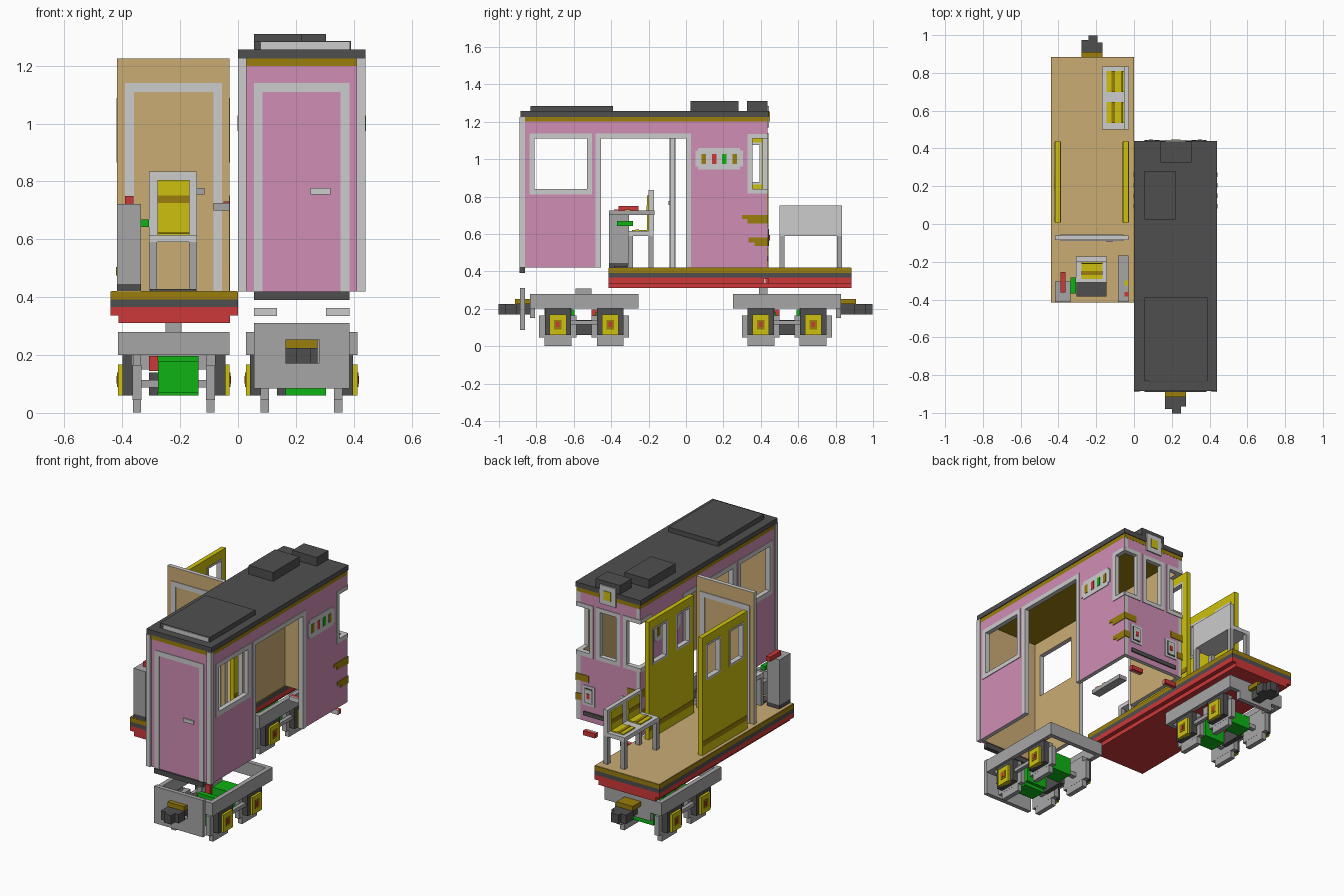
import bpy, bmesh

if "Cube" in bpy.data.objects:
    bpy.data.objects.remove(bpy.data.objects["Cube"])


def lin(c):
    c /= 255
    return c / 12.92 if c <= 0.04045 else ((c + 0.055) / 1.055) ** 2.4


MATS = {}
for nm, rgb in {"pink": (208, 142, 181), "tan": (203, 172, 117), "yellow": (206, 193, 14),
                "brown": (154, 126, 12), "dark_grey": (79, 79, 79), "grey": (166, 166, 166),
                "light_grey": (204, 204, 204), "red": (206, 56, 56), "green": (14, 178, 20)}.items():
    m = bpy.data.materials.new(nm)
    m.use_nodes = True
    col = tuple(lin(c) for c in rgb) + (1,)
    m.diffuse_color = col
    m.node_tree.nodes["Principled BSDF"].inputs["Base Color"].default_value = col
    MATS[nm] = m


def finish(name, bm, mats):
    bmesh.ops.recalc_face_normals(bm, faces=bm.faces)
    me = bpy.data.meshes.new(name)
    bm.to_mesh(me)
    bm.free()
    for k in mats:
        me.materials.append(MATS[k])
    ob = bpy.data.objects.new(name, me)
    bpy.context.collection.objects.link(ob)
    return ob


def boxes(name, mat, *bs):
    """One object made of boxes (x0, x1, y0, y1, z0, z1)."""
    bm = bmesh.new()
    for b in bs:
        vs = bmesh.ops.create_cube(bm, size=1)["verts"]
        for v in vs:
            for i in range(3):
                v.co[i] = (b[2*i] + b[2*i+1]) / 2 + v.co[i] * abs(b[2*i+1] - b[2*i])
    return finish(name, bm, [mat])


def panel(name, axis, outer, inner, rect, holes, mats):
    """Wall with rectangular openings; mats = outer face, inner face, edges."""
    us = sorted({rect[0], rect[1]} | {h[k] for h in holes for k in (0, 1)})
    zs = sorted({rect[2], rect[3]} | {h[k] for h in holes for k in (2, 3)})
    bm, cache = bmesh.new(), {}

    def vert(i, j, d):
        if (i, j, d) not in cache:
            p = (d, us[i], zs[j]) if axis == "x" else (us[i], d, zs[j])
            cache[i, j, d] = bm.verts.new(p)
        return cache[i, j, d]

    def filled(i, j):
        if not (0 <= i < len(us) - 1 and 0 <= j < len(zs) - 1):
            return False
        u, z = (us[i] + us[i+1]) / 2, (zs[j] + zs[j+1]) / 2
        return not any(h[0] < u < h[1] and h[2] < z < h[3] for h in holes)

    for i in range(len(us) - 1):
        for j in range(len(zs) - 1):
            if not filled(i, j):
                continue
            ring = [(i, j), (i+1, j), (i+1, j+1), (i, j+1)]
            for k, d in enumerate((outer, inner)):
                bm.faces.new([vert(*c, d) for c in ring]).material_index = k
            for k, (di, dj) in enumerate(((0, -1), (1, 0), (0, 1), (-1, 0))):
                if not filled(i + di, j + dj):
                    a, b = ring[k], ring[(k+1) % 4]
                    f = bm.faces.new([vert(*a, outer), vert(*b, outer), vert(*b, inner), vert(*a, inner)])
                    f.material_index = 2
    return finish(name, bm, mats)


def frame(name, axis, d0, d1, hole, w=0.028, sides="lrtb", mat="light_grey"):
    """Flat trim around an opening."""
    a, b, c, d = hole
    lo, hi = c - (w if "b" in sides else 0), d + (w if "t" in sides else 0)
    strips = {"l": (a - w, a, lo, hi), "r": (b, b + w, lo, hi),
              "t": (a, b, d, d + w), "b": (a, b, c - w, c)}
    bs = [strips[s] for s in sides]
    boxes(name, mat, *[((d0, d1) + s if axis == "x" else s[:2] + (d0, d1) + s[2:]) for s in bs])


# Body shell: side walls, mirrored about x = 0.22
WIN, DOORWAY = (-0.81, -0.53, 0.84, 1.11), (-0.455, 0.0, 0.42, 1.11)
CORNER = (0.355, 0.435, 0.84, 1.11)
for side, s in (("outer", 1), ("inner", -1)):
    X = lambda d: 0.22 + s * d
    o = X(0.215)
    panel(side + "_side_wall", "x", o, X(0.19), (-0.86, 0.435, 0.42, 1.2),
          [WIN, DOORWAY, CORNER], ["pink", "tan", "light_grey"])
    p = X(0.219)
    frame(side + "_window_trim", "x", o, p, WIN)
    frame(side + "_doorway_trim", "x", o, p, DOORWAY, sides="lrt")
    frame(side + "_corner_trim", "x", o, p, CORNER, 0.025, "ltb")
    boxes(side + "_badge", "light_grey", (o, p, 0.05, 0.305, 0.96, 1.045), (o, p, 0.065, 0.29, 0.945, 1.06))
    for y, c in ((0.095, "brown"), (0.15, "red"), (0.205, "green"), (0.26, "brown")):
        boxes(side + "_badge_mark", c, (o, X(0.222), y - 0.012, y + 0.012, 0.975, 1.028))
    boxes(side + "_stripes", "brown", (o, p, 0.3, 0.438, 0.68, 0.7), (o, p, 0.33, 0.438, 0.655, 0.68),
          (o, p, 0.335, 0.438, 0.555, 0.58), (o, p, 0.365, 0.438, 0.535, 0.555))
    boxes(side + "_front_post", "light_grey", (X(0.19), X(0.22), -0.89, -0.862, 0.42, 1.225))
    # rear lamps, stripes and lights
    boxes(side + "_lamp_plate", "light_grey", (X(0.09), X(0.17), 0.435, 0.44, 0.52, 0.64))
    boxes(side + "_lamp_panel", "dark_grey", (X(0.103), X(0.157), 0.44, 0.443, 0.535, 0.625))
    boxes(side + "_lamp_inset", "light_grey", (X(0.108), X(0.152), 0.44, 0.445, 0.54, 0.62))
    boxes(side + "_lamp", "red", (X(0.12), X(0.14), 0.44, 0.448, 0.565, 0.595))
    boxes(side + "_rear_stripe", "brown", (X(0.13), X(0.219), 0.435, 0.439, 0.66, 0.7),
          (X(0.18), X(0.219), 0.435, 0.439, 0.54, 0.58))
    boxes(side + "_tail_light", "red", (X(0.085), X(0.165), 0.425, 0.445, 0.335, 0.362))
    boxes(side + "_tail_light_back", "light_grey", (X(0.085), X(0.165), 0.415, 0.425, 0.335, 0.362))

# Rear wall with centre window and corner windows
CEN = (0.165, 0.275, 0.84, 1.11)
panel("rear_wall", "y", 0.435, 0.41, (0.03, 0.41, 0.42, 1.2),
      [CEN, (0.03, 0.095, 0.84, 1.11), (0.345, 0.41, 0.84, 1.11)], ["pink", "tan", "light_grey"])
frame("rear_window_trim", "y", 0.435, 0.439, CEN, 0.025)
frame("rear_corner_trim_a", "y", 0.435, 0.439, (0.005, 0.095, 0.84, 1.11), 0.025, "rtb")
frame("rear_corner_trim_b", "y", 0.435, 0.439, (0.345, 0.435, 0.84, 1.11), 0.025, "ltb")
boxes("rear_band", "dark_grey", (0.055, 0.385, 0.435, 0.442, 0.455, 0.48))

# Front wall with end door
panel("front_wall", "y", -0.88, -0.855, (0.03, 0.41, 0.42, 1.2), [], ["pink", "tan", "pink"])
frame("front_door_trim", "y", -0.884, -0.88, (0.085, 0.355, 0.42, 1.11), 0.03, "lrt")
boxes("front_door_handle", "light_grey", (0.25, 0.32, -0.888, -0.88, 0.755, 0.777))
boxes("front_step", "dark_grey", (0.055, 0.385, -0.89, -0.862, 0.39, 0.42))

# Roof
boxes("roof_band", "brown", (0.005, 0.435, -0.882, 0.436, 1.2, 1.226))
boxes("roof", "dark_grey", (0, 0.44, -0.885, 0.44, 1.226, 1.256))
boxes("roof_units", "dark_grey", (0.055, 0.39, -0.83, -0.39, 1.256, 1.285),
      (0.055, 0.22, 0.025, 0.28, 1.256, 1.31), (0.14, 0.305, 0.325, 0.436, 1.256, 1.31))
boxes("roof_unit_grille", "light_grey", (0.08, 0.385, -0.835, -0.83, 1.256, 1.282))
boxes("headlight_plate", "light_grey", (0.165, 0.275, 0.436, 0.444, 1.17, 1.285))
boxes("headlight", "yellow", (0.195, 0.245, 0.444, 0.448, 1.2, 1.255))

# Floor platform in layers
boxes("floor_top", "tan", (-0.437, -0.003, -0.412, 0.882, 0.41, 0.421))
for nm, c, z0, z1, i in (("floor_edge", "brown", 0.392, 0.419, 0), ("floor_band", "dark_grey", 0.366, 0.392, 0),
                         ("sill", "red", 0.336, 0.366, 0), ("lower_sill", "red", 0.31, 0.336, 0.027)):
    boxes(nm, c, (-0.44 + i, -i, -0.415, 0.885, z0, z1))

# Partition with doorway trim
panel("partition", "y", -0.085, -0.06, (-0.418, -0.03, 0.42, 1.225), [], ["tan", "tan", "light_grey"])
frame("partition_trim", "y", -0.089, -0.085, (-0.36, -0.085, 0.42, 1.11), 0.03, "lrt")
frame("partition_rear_trim", "y", -0.06, -0.056, (-0.36, -0.085, 0.42, 1.11), 0.03, "lrt")
boxes("partition_handle", "grey", (-0.145, -0.115, -0.094, -0.085, 0.755, 0.777))

# Sliding doors
for nm, x0, x1 in (("outer", -0.418, -0.39), ("inner", -0.057, -0.03)):
    wins = [(0.04, 0.18, 0.865, 1.088), (0.26, 0.405, 0.865, 1.088)]
    panel(nm + "_sliding_door", "x", x0, x1, (0.005, 0.44, 0.42, 1.14), wins, ["yellow"] * 3)
    for w in wins:
        f = (w[0] + 0.012, w[1] - 0.012, w[2] + 0.012, w[3] - 0.012)
        frame(nm + "_door_window_trim", "x", x0 - 0.002, x1 + 0.002, f, 0.012)
    boxes(nm + "_door_stripe", "brown", (x0 - 0.003, x1 + 0.003, 0.01, 0.435, 0.475, 0.505))

# Passenger bench
boxes("bench", "light_grey", (-0.17, -0.027, 0.5, 0.835, 0.59, 0.615), (-0.053, -0.027, 0.5, 0.835, 0.615, 0.752))
boxes("bench_legs", "grey", *[(x, x + 0.027, y, y + 0.027, 0.42, 0.59) for x in (-0.17, -0.054) for y in (0.5, 0.808)])
for y in (0.535, 0.7):
    boxes("bench_cushion", "yellow", (-0.145, -0.06, y, y + 0.11, 0.615, 0.622), (-0.062, -0.053, y, y + 0.11, 0.622, 0.735))
    boxes("bench_cushion_band", "brown", (-0.12, -0.1, y, y + 0.11, 0.622, 0.625), (-0.065, -0.062, y, y + 0.11, 0.66, 0.685))

# Driver's seat
boxes("driver_seat", "light_grey", (-0.308, -0.142, -0.31, -0.175, 0.59, 0.615), (-0.308, -0.142, -0.2, -0.172, 0.615, 0.835))
boxes("driver_seat_legs", "grey", *[(x, x + 0.028, y, y + 0.027, 0.42, 0.59) for x in (-0.308, -0.17) for y in (-0.31, -0.2)])
boxes("driver_cushion", "yellow", (-0.278, -0.168, -0.209, -0.2, 0.615, 0.805), (-0.278, -0.168, -0.29, -0.2, 0.615, 0.621))
boxes("driver_cushion_band", "brown", (-0.278, -0.168, -0.212, -0.209, 0.725, 0.752), (-0.278, -0.168, -0.27, -0.25, 0.621, 0.624))
boxes("foot_plate", "dark_grey", (-0.305, -0.145, -0.385, -0.31, 0.421, 0.429))

# Control desk and side shelf
boxes("control_desk", "grey", (-0.418, -0.335, -0.412, -0.305, 0.445, 0.722))
boxes("control_desk_base", "dark_grey", (-0.418, -0.335, -0.412, -0.305, 0.42, 0.445))
boxes("brake_lever", "red", (-0.39, -0.362, -0.362, -0.255, 0.722, 0.75))
boxes("throttle_lever", "green", (-0.335, -0.307, -0.368, -0.283, 0.643, 0.668))
boxes("side_shelf", "grey", (-0.085, -0.03, -0.412, -0.168, 0.7, 0.725))
boxes("shelf_button_yellow", "yellow", (-0.05, -0.03, -0.325, -0.3, 0.725, 0.73))
boxes("shelf_button_red", "red", (-0.05, -0.03, -0.385, -0.36, 0.725, 0.73))


def bogie(n, cx, cy, s):
    """Bogie centred at (cx, cy); s points to its coupler end along y."""
    def part(name, mat, *bs):
        boxes(n + "_" + name, mat, *[(cx + b[0], cx + b[1], cy + s * b[2], cy + s * b[3], b[4], b[5]) for b in bs])
    part("bogie_frame", "grey", (-0.193, -0.165, -0.29, 0.29, 0.2, 0.28), (0.165, 0.193, -0.29, 0.29, 0.2, 0.28),
         (-0.165, 0.165, 0.262, 0.29, 0.2, 0.28), (-0.165, 0.165, -0.29, -0.262, 0.2, 0.28),
         (-0.12, 0.12, 0.262, 0.29, 0.15, 0.2))
    part("coupler", "dark_grey", (-0.03, 0.03, 0.29, 0.41, 0.17, 0.225), (-0.055, 0.055, 0.36, 0.42, 0.17, 0.225),
         (-0.055, -0.02, 0.42, 0.435, 0.17, 0.225), (-0.02, 0.03, 0.42, 0.457, 0.17, 0.225))
    part("coupler_cover", "brown", (-0.055, 0.055, 0.29, 0.37, 0.225, 0.253))
    for a in (-0.14, 0.14):
        part("axle", "grey", (-0.14, 0.14, a - 0.014, a + 0.014, 0.088, 0.114))
        for m in (-1, 1):
            # stepped wheels, axle boxes and bearing caps
            part("wheel", "grey", (m*0.112, m*0.142, a - 0.1, a + 0.1, 0.045, 0.165),
                 (m*0.1125, m*0.1415, a - 0.072, a + 0.072, 0.002, 0.2))
            part("axle_box_back", "dark_grey", (m*0.142, m*0.178, a - 0.07, a + 0.07, 0.06, 0.2))
            part("axle_box", "yellow", (m*0.165, m*0.193, a - 0.045, a + 0.045, 0.06, 0.168))
            part("bearing_cap", "brown", (m*0.193, m*0.196, a - 0.02, a + 0.02, 0.09, 0.14))
            part("bearing_dot", "red", (m*0.196, m*0.198, a - 0.009, a + 0.009, 0.102, 0.128))
    part("tie_bars", "grey", *[(m*0.142, m*0.165, -0.12, 0.12, 0.116, 0.138) for m in (-1, 1)])
    # motors and equipment between the wheels
    part("motors", "green", (-0.055, 0.085, 0.07, 0.17, 0.06, 0.14), (-0.055, 0.085, 0.05, 0.08, 0.08, 0.197),
         (-0.055, 0.085, -0.17, -0.06, 0.07, 0.18))
    part("valve", "red", (-0.085, -0.055, -0.07, -0.04, 0.145, 0.197))
    part("reservoir", "dark_grey", (-0.085, -0.055, -0.08, 0.08, 0.06, 0.14))


bogie("front", 0.22, -0.545, -1)
bogie("rear", -0.222, 0.54, 1)
boxes("front_bogie_pivot", "grey", (0.195, 0.25, -0.59, -0.505, 0.28, 0.307))
boxes("rear_bogie_pivot", "grey", (-0.25, -0.195, 0.39, 0.435, 0.23, 0.31))
# Buffer plate on the front bogie with an opening for the coupler
panel("front_buffer_plate", "y", -0.888, -0.862, (0.055, 0.385, 0.085, 0.31), [(0.165, 0.28, 0.17, 0.253)], ["grey"] * 3)
